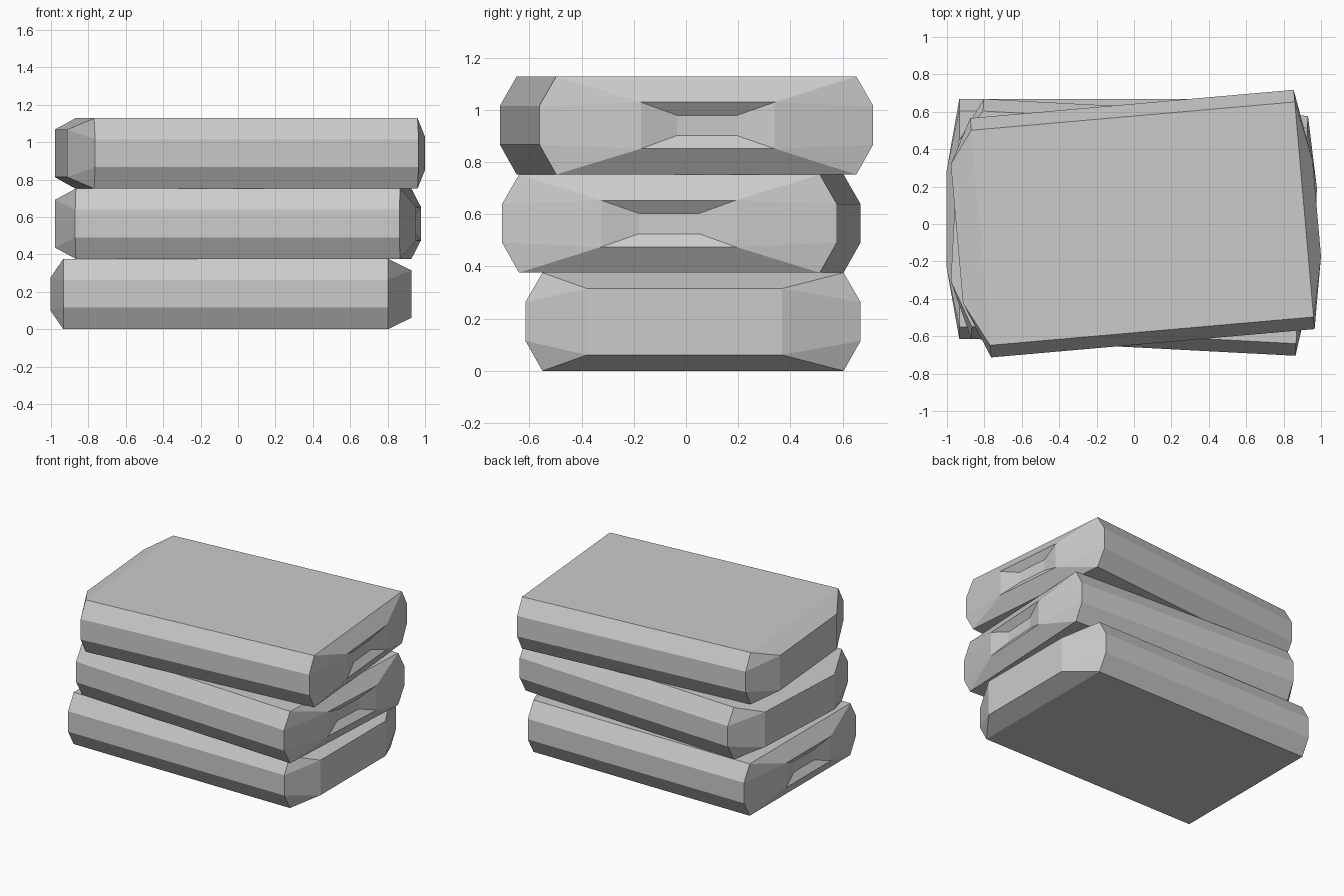
import bpy, bmesh
from math import radians

if "Cube" in bpy.data.objects:
    bpy.data.objects.remove(bpy.data.objects["Cube"])

H = 0.376          # thickness of one slab
HALF_L = 0.868     # half length of the straight body


def octagon(bm, x):
    half = [(0.577, 0), (0.642, 0.115), (0.642, 0.263), (0.577, H)]
    pts = half + [(-y, z) for y, z in reversed(half)]
    return [bm.verts.new((x, y, z)) for y, z in pts]


def rect(bm, x, cy, hy, hz):
    # corner order follows the octagon: +y low, +y high, -y high, -y low
    return [bm.verts.new((x, cy + sy * hy, H / 2 + sz * hz))
            for sy, sz in ((1, -1), (1, 1), (-1, 1), (-1, -1))]


def cap(bm, o, r):
    # bridge the eight-sided body outline to a four-cornered ring
    for k in (0, 1):
        a = o[4 * k:4 * k + 4]
        lo, hi = r[2 * k], r[2 * k + 1]
        bm.faces.new((a[0], a[1], lo))
        bm.faces.new((a[1], a[2], hi, lo))
        bm.faces.new((a[2], a[3], hi))
        bm.faces.new((a[3], o[(4 * k + 4) % 8], r[(2 * k + 2) % 4], hi))


def slab(name, x, y, z, angle):
    bm = bmesh.new()
    left, right = octagon(bm, -HALF_L), octagon(bm, HALF_L)
    for i in range(8):
        j = (i + 1) % 8
        bm.faces.new((left[i], left[j], right[j], right[i]))
    # bulging end
    tip = rect(bm, -HALF_L - 0.125, 0.033, 0.373, 0.127)
    cap(bm, left, tip)
    bm.faces.new(tip)
    # raised end with a dimple
    rim = rect(bm, HALF_L + 0.068, 0, 0.257, 0.089)
    dimple = rect(bm, HALF_L + 0.032, 0, 0.116, 0.039)
    cap(bm, right, rim)
    for i in range(4):
        j = (i + 1) % 4
        bm.faces.new((rim[i], rim[j], dimple[j], dimple[i]))
    bm.faces.new(dimple)
    bmesh.ops.recalc_face_normals(bm, faces=bm.faces)
    me = bpy.data.meshes.new(name)
    bm.to_mesh(me)
    bm.free()
    ob = bpy.data.objects.new(name, me)
    ob.location = (x, y, z)
    ob.rotation_euler.z = radians(angle)
    bpy.context.collection.objects.link(ob)


# stack of three slabs, the lowest one turned around
slab("bottom_bag", -0.066, 0.027, 0, 180)
slab("middle_bag", 0.03, -0.018, H, -3)
slab("top_bag", 0.045, 0.002, 2 * H, 5)
